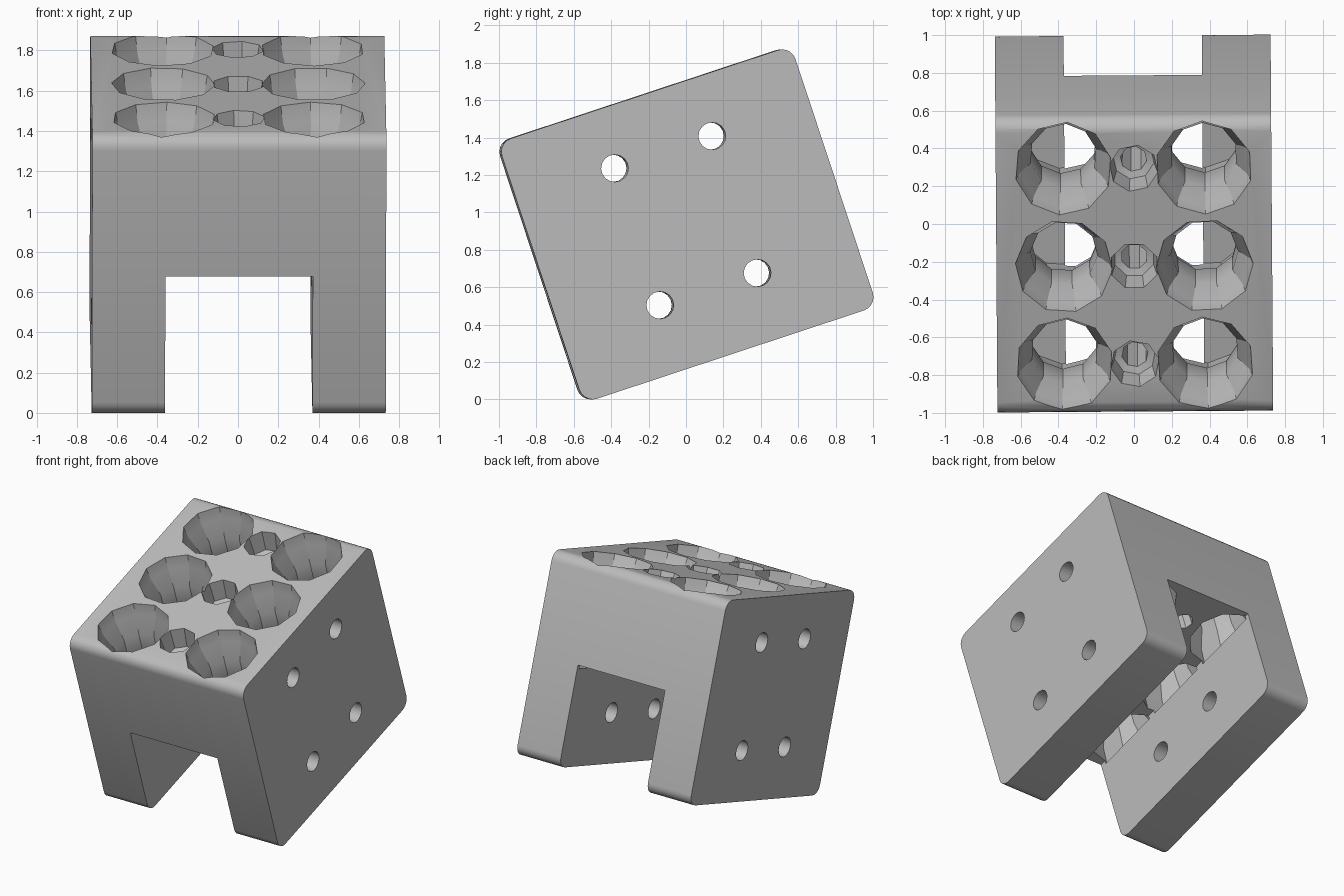
import bpy, bmesh, math
from mathutils import Matrix

if "Cube" in bpy.data.objects:
    bpy.data.objects.remove(bpy.data.objects["Cube"], do_unlink=True)

grey = bpy.data.materials.new("mid grey")
grey.use_nodes = True
grey.diffuse_color = (0.5, 0.5, 0.5, 1)
grey.node_tree.nodes["Principled BSDF"].inputs["Base Color"].default_value = (0.5, 0.5, 0.5, 1)

HALF_W = 0.73
FRONT, BACK = -0.53, 1.123      # block extent along its own depth
BOTTOM, TOP = 0.156, 1.622      # block extent along its own height
CEILING = 0.89                  # top of the channel between the legs


def to_object(name, bm):
    bmesh.ops.recalc_face_normals(bm, faces=bm.faces)
    mesh = bpy.data.meshes.new(name)
    bm.to_mesh(mesh)
    bm.free()
    mesh.materials.append(grey)
    ob = bpy.data.objects.new(name, mesh)
    bpy.context.collection.objects.link(ob)
    return ob


def box(name, lo, hi, radius=0):
    bm = bmesh.new()
    bmesh.ops.create_cube(bm, size=1)
    for v in bm.verts:
        v.co = [lo[i] + (v.co[i] + 0.5) * (hi[i] - lo[i]) for i in range(3)]
    if radius:
        # Round only the edges running across the block
        across = [e for e in bm.edges
                  if abs(e.verts[0].co.x - e.verts[1].co.x) > 0.1]
        bmesh.ops.bevel(bm, geom=across, offset=radius, segments=5,
                        profile=0.5, affect='EDGES')
    return to_object(name, bm)


def lathe(name, profile, sides, place, twist=0):
    """Closed solid turned around z from (radius, height) rings."""
    bm = bmesh.new()
    rings = []
    for r, z in profile:
        angles = [twist + math.tau * i / sides for i in range(sides)]
        rings.append([bm.verts.new((r * math.cos(a), r * math.sin(a), z)) for a in angles])
    for a, b in zip(rings, rings[1:]):
        for i in range(sides):
            j = (i + 1) % sides
            bm.faces.new((a[i], a[j], b[j], b[i]))
    bm.faces.new(rings[0])
    bm.faces.new(rings[-1])
    bm.transform(place)
    return to_object(name, bm)


block = box("holder_block", (-HALF_W, FRONT, BOTTOM), (HALF_W, BACK, TOP), 0.075)

# Channel that leaves two legs
cutters = [box("channel_cutter", (-0.366, FRONT - 1, BOTTOM - 1), (0.366, BACK + 1, CEILING))]

# Waisted wells in two columns, with a stepped screw hole between each pair
well = [(0.262, 0.05), (0.258, 0), (0.24, -0.09), (0.178, -0.22),
        (0.178, -0.46), (0.24, -0.6), (0.25, -0.76)]
screw = [(0.13, 0.05), (0.13, 0), (0.11, -0.15), (0.07, -0.16), (0.07, -0.8)]
for row in range(3):
    depth = -0.243 + 0.545 * row
    for x in (-0.372, 0.372):
        cutters.append(lathe("well_cutter", well, 10,
                             Matrix.Translation((x, depth, TOP)), 0.3 * row + x))
    cutters.append(lathe("screw_cutter", screw, 8,
                         Matrix.Translation((0, depth, TOP)), 0.2 + 0.2 * row))

# Cross holes right through both sides
for depth in (0.022, 0.57):
    for height in (0.525, 1.296):
        place = Matrix.Translation((0, depth, height)) @ Matrix.Rotation(math.pi / 2, 4, 'Y')
        cutters.append(lathe("cross_hole_cutter", [(0.073, -1), (0.073, 1)], 16, place, 0.1))

for c in cutters:
    c.hide_render = True
    mod = block.modifiers.new(c.name, 'BOOLEAN')
    mod.operation = 'DIFFERENCE'
    mod.solver = 'EXACT'
    mod.object = c

# Bake the cuts, then tilt the block
graph = bpy.context.evaluated_depsgraph_get()
baked = bpy.data.meshes.new_from_object(block.evaluated_get(graph))
block.modifiers.clear()
block.data = baked
for c in cutters:
    bpy.data.objects.remove(c, do_unlink=True)
baked.transform(Matrix.Rotation(math.radians(0.4), 4, 'Z')
                @ Matrix.Rotation(math.radians(18.3), 4, 'X'))
low = min(v.co.z for v in baked.vertices)
baked.transform(Matrix.Translation((0, 0, -low)))

bpy.ops.object.select_all(action='DESELECT')
block.select_set(True)
bpy.context.view_layer.objects.active = block
bpy.ops.object.shade_smooth_by_angle(angle=math.radians(25))
